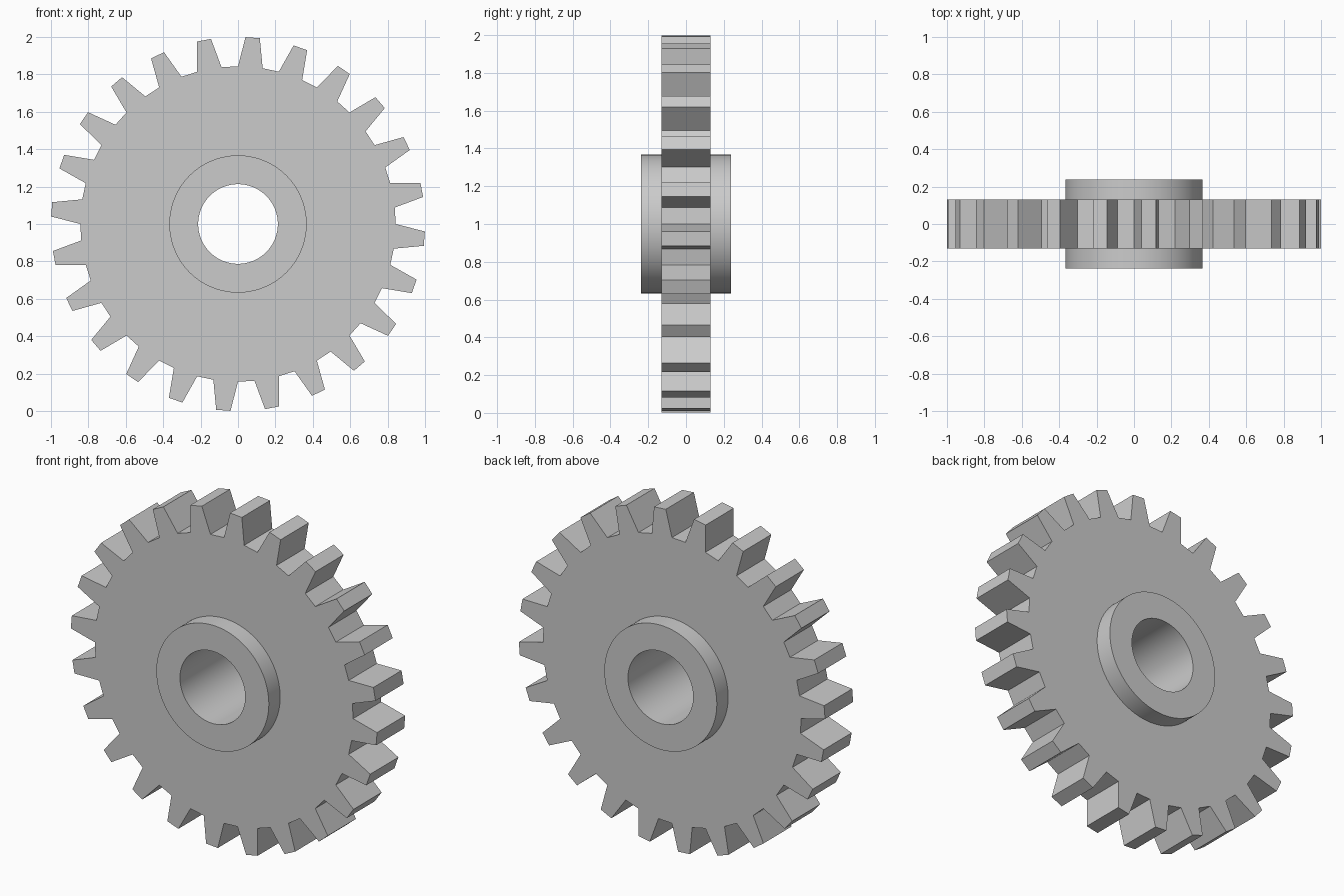
import bpy, bmesh
from math import sin, cos, radians

if "Cube" in bpy.data.objects:
    bpy.data.objects.remove(bpy.data.objects["Cube"])

TEETH = 24
TIP, ROOT = 1.0, 0.843          # tooth tip and root radii
HUB, BORE = 0.367, 0.213        # hub and shaft hole radii
BODY_Y, HUB_Y = 0.131, 0.237    # half thicknesses
STEP = 360 / TEETH

# One tooth pitch: (hub angle, rim angle, rim radius); last point is mid valley
PITCH = [(-4.5, -4.5, ROOT), (-1.5, -2.2, TIP), (1.5, 2.2, TIP),
         (4.5, 4.5, ROOT), (7.5, 7.5, ROOT * cos(radians(3)))]


def point(bm, radius, degrees, y):
    a = radians(degrees)
    return bm.verts.new((radius * cos(a), y, 1 + radius * sin(a)))


bm = bmesh.new()

# Closed cross-section at each step around the axle
columns = []
for tooth in range(TEETH):
    base = 85.5 + tooth * STEP
    for hub_a, rim_a, rim_r in PITCH:
        h, r = base + hub_a, base + rim_a
        section = [(BORE, h, -HUB_Y), (HUB, h, -HUB_Y), (HUB, h, -BODY_Y),
                   (rim_r, r, -BODY_Y), (rim_r, r, BODY_Y),
                   (HUB, h, BODY_Y), (HUB, h, HUB_Y), (BORE, h, HUB_Y)]
        columns.append([point(bm, *p) for p in section])

# Skin neighbouring cross-sections
for i, col in enumerate(columns):
    nxt = columns[(i + 1) % len(columns)]
    for j in range(len(col)):
        k = (j + 1) % len(col)
        bm.faces.new((col[j], col[k], nxt[k], nxt[j]))
bmesh.ops.recalc_face_normals(bm, faces=bm.faces)

mesh = bpy.data.meshes.new("gear_wheel")
bm.to_mesh(mesh)
bm.free()
gear = bpy.data.objects.new("gear_wheel", mesh)
bpy.context.collection.objects.link(gear)

# Round hub and bore, crisp teeth
bpy.context.view_layer.objects.active = gear
gear.select_set(True)
bpy.ops.object.shade_smooth_by_angle(angle=radians(10))
